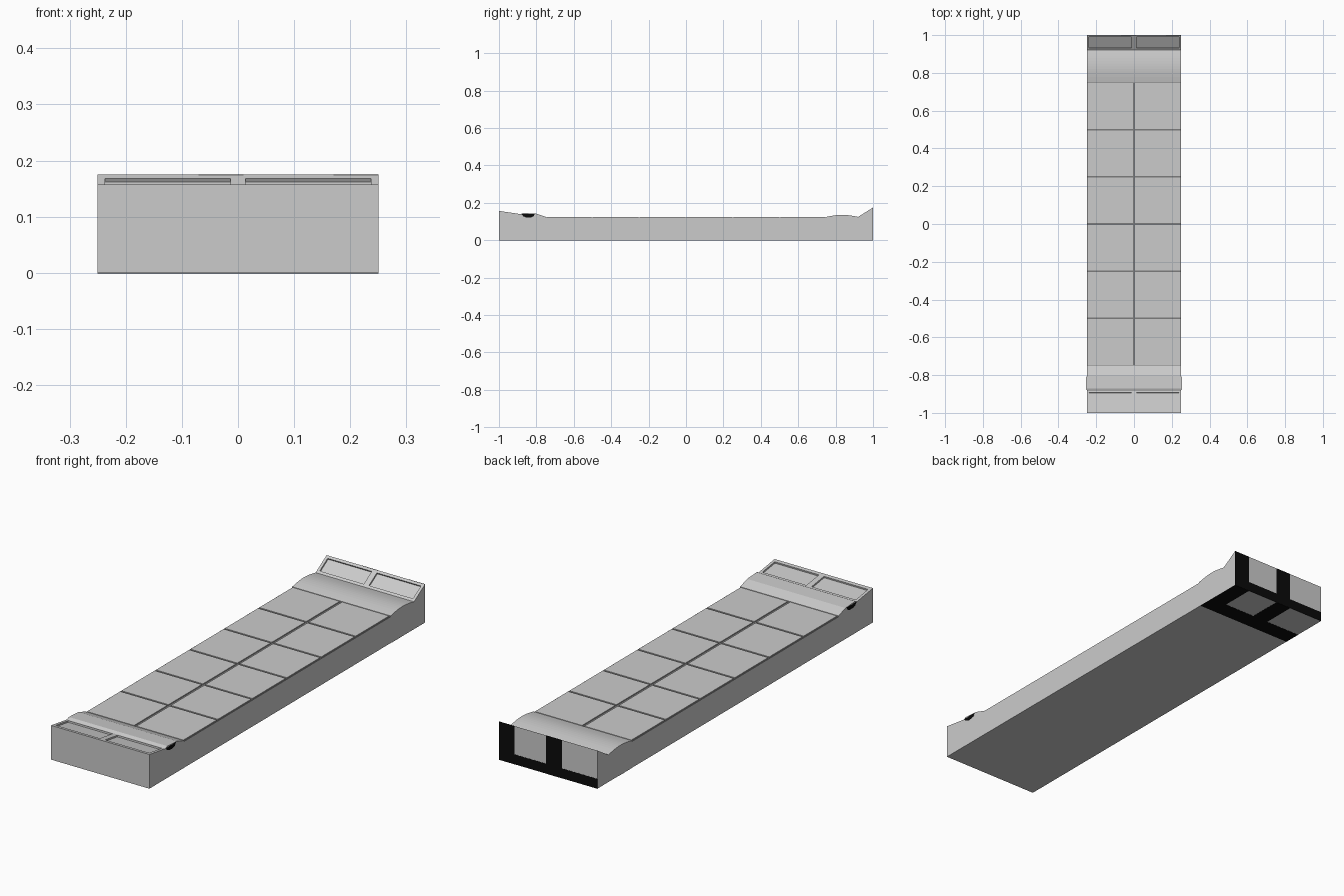
import bpy, bmesh, math
from mathutils import Matrix, Vector

if "Cube" in bpy.data.objects:
    bpy.data.objects.remove(bpy.data.objects["Cube"])


def material(name, v):
    m = bpy.data.materials.new(name)
    m.diffuse_color = (v, v, v, 1)
    m.use_nodes = True
    m.node_tree.nodes["Principled BSDF"].inputs["Base Color"].default_value = m.diffuse_color
    return m


GREY = material("light grey", 0.6)
DARK = material("dark joint grey", 0.2)
BLACK = material("black", 0.003)


def make_object(name, bm, mats):
    bmesh.ops.recalc_face_normals(bm, faces=bm.faces)
    me = bpy.data.meshes.new(name)
    bm.to_mesh(me)
    bm.free()
    for m in mats:
        me.materials.append(m)
    ob = bpy.data.objects.new(name, me)
    bpy.context.collection.objects.link(ob)
    return ob


def add_box(bm, lo, hi):
    lo, hi = Vector(lo), Vector(hi)
    size = hi - lo
    bmesh.ops.create_cube(bm, size=1, matrix=Matrix.Translation((lo + hi) / 2)
                          @ Matrix.Diagonal((*size, 1)))


def extrude_x(bm, pts, x0, x1):
    verts = [bm.verts.new((x0, y, z)) for y, z in pts]
    face = bm.faces.new(verts)
    r = bmesh.ops.extrude_face_region(bm, geom=[face])
    moved = [g for g in r["geom"] if isinstance(g, bmesh.types.BMVert)]
    bmesh.ops.translate(bm, vec=(x1 - x0, 0, 0), verts=moved)


# Slab body: side profile with front step, sunken deck, rear hump and ramp
profile = [(-1, 0), (-1, 0.157), (-0.885, 0.140), (-0.87, 0.146), (-0.80, 0.142),
           (-0.75, 0.125), (-0.75, 0.121), (0.75, 0.121), (0.75, 0.125)]
for i in range(1, 12):
    t = i / 12
    profile.append((0.75 + 0.17 * t, 0.125 + 0.011 * math.sin(math.pi * t)))
profile += [(0.92, 0.125), (1, 0.175), (1, 0)]
bm = bmesh.new()
extrude_x(bm, profile, -0.25, 0.25)
bm.normal_update()
for f in bm.faces:
    c = f.calc_center_median()
    if abs(c.y) < 0.1 and abs(c.z - 0.121) < 0.001 and abs(c.x) < 0.1:
        f.material_index = 1
body = make_object("slab_body", bm, [GREY, DARK])


# Recessed panels in the two sloped ends
def recess(bm, a, b, f0, f1, depth):
    a, b = Vector(a), Vector(b)
    d = (b - a).normalized()
    n = Vector((-d.y, d.x)) * depth
    p, q = a.lerp(b, f0), a.lerp(b, f1)
    for x0, x1 in ((-0.237, -0.013), (0.013, 0.237)):
        extrude_x(bm, [p - n, p + n, q + n, q - n], x0, x1)


bm = bmesh.new()
recess(bm, (-1, 0.157), (-0.885, 0.140), 0.15, 0.93, 0.007)
recess(bm, (0.92, 0.125), (1, 0.175), 0.14, 0.86, 0.007)
cutter = make_object("recess_cutter", bm, [GREY, DARK])
cutter.hide_render = True
cutter.hide_viewport = False
cutter.display_type = 'WIRE'
mod = body.modifiers.new("recesses", 'BOOLEAN')
mod.operation = 'DIFFERENCE'
mod.solver = 'EXACT'
mod.object = cutter
bpy.context.view_layer.objects.active = body
body.select_set(True)
bpy.ops.object.modifier_apply(modifier=mod.name)
bpy.data.objects.remove(cutter)

# Deck tiles, separated by narrow joints
bm = bmesh.new()
for i in range(6):
    y = -0.75 + 0.25 * i
    for x0, x1 in ((-0.245, -0.006), (0.006, 0.245)):
        add_box(bm, (x0, y + 0.004, 0.119), (x1, y + 0.246, 0.125))
make_object("deck_tiles", bm, [GREY])

# Black bands on the rear wall and on the underside behind it
bm = bmesh.new()
e = 0.0008
for x0, x1 in ((0.17, 0.25), (-0.07, 0.01)):
    add_box(bm, (x0, 0.999, 0), (x1, 1 + e, 0.175))
    add_box(bm, (x0, 0.76, -e), (x1, 1, 0.001))
for x0, x1 in ((-0.25, -0.07), (0.01, 0.17)):
    add_box(bm, (x0, 0.999, 0), (x1, 1 + e, 0.045))
    add_box(bm, (x0, 0.76, -e), (x1, 0.84, 0.001))
make_object("rear_black_bands", bm, [BLACK])

# Small black patches on both sides by the front step
bm = bmesh.new()
for s in (-1, 1):
    extrude_x(bm, [(-0.88, 0.140), (-0.87, 0.128), (-0.855, 0.122), (-0.83, 0.122),
                   (-0.815, 0.128), (-0.808, 0.141)], s * 0.249, s * (0.25 + e))
make_object("side_black_patches", bm, [BLACK])
